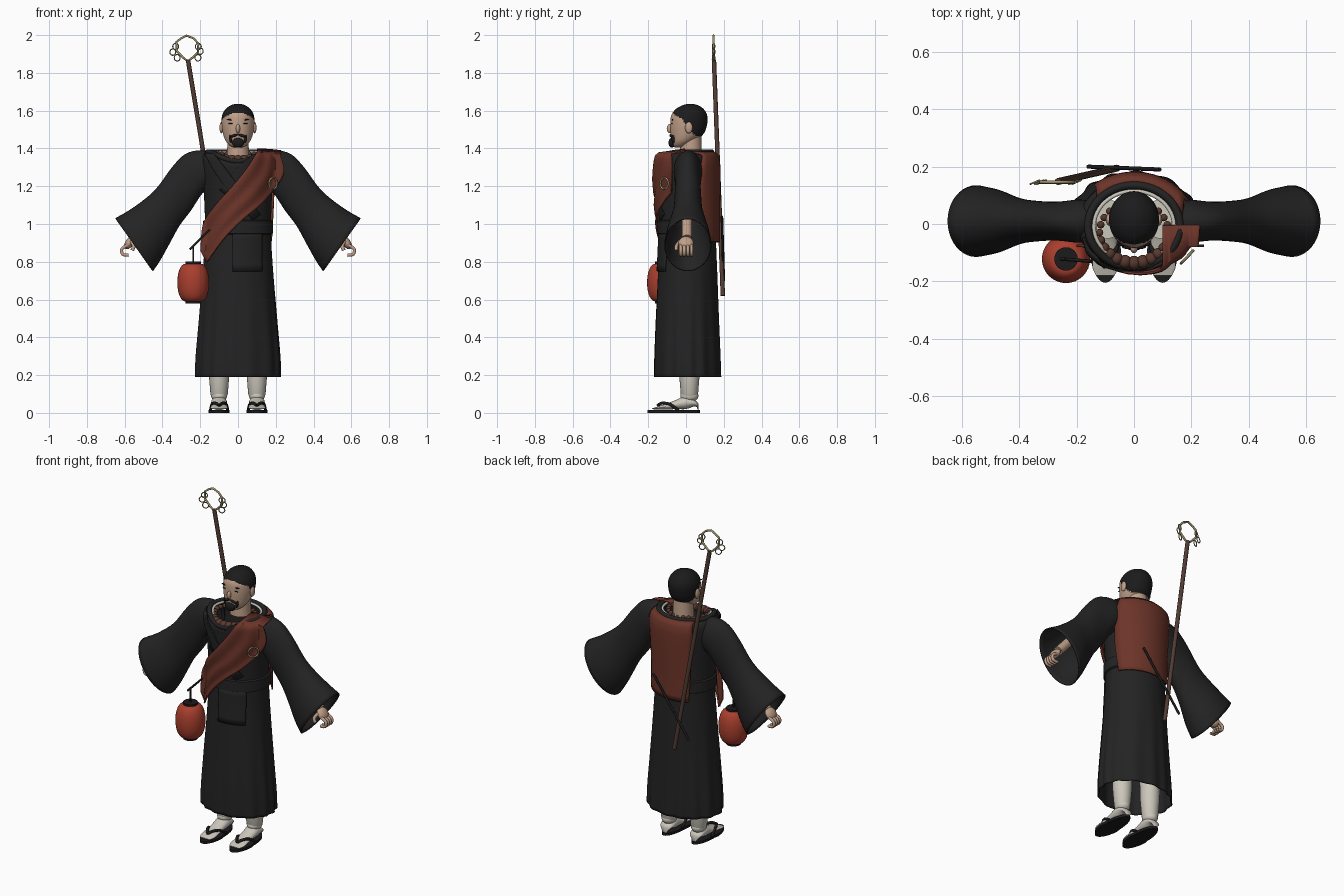
import bpy, bmesh
from math import sin, cos, pi, sqrt
from mathutils import Vector

cube = bpy.data.objects.get("Cube")
if cube:
    bpy.data.objects.remove(cube)


def material(name, rgb):
    m = bpy.data.materials.new(name)
    m.use_nodes = True
    m.diffuse_color = (*rgb, 1)
    m.node_tree.nodes["Principled BSDF"].inputs["Base Color"].default_value = (*rgb, 1)
    return m


BLACK = material("black cloth", (.017, .017, .017))
HAIR = material("hair black", (.011, .011, .012))
RED = material("sash red", (.15, .035, .022))
LANTERN = material("lantern red", (.4, .05, .027))
SKIN = material("skin", (.53, .35, .25))
WHITE = material("white cloth", (.6, .57, .5))
WOOD = material("staff wood", (.085, .045, .034))
BEAD = material("bead brown", (.095, .04, .028))
GOLD = material("ring gold", (.34, .29, .15))


def finish(ob, mat, thick=0):
    ob.data.materials.append(mat)
    bpy.ops.object.select_all(action='DESELECT')
    ob.select_set(True)
    bpy.context.view_layer.objects.active = ob
    if ob.type == 'CURVE':
        bpy.ops.object.convert(target='MESH')
        ob = bpy.context.object
    bpy.ops.object.shade_smooth_by_angle(angle=.8)
    if thick:
        mod = ob.modifiers.new("thickness", 'SOLIDIFY')
        mod.thickness = thick
    return ob


def grid(name, rows, mat, loop=True, caps=False, thick=0):
    """Skin a list of point rows, closed around when loop is set."""
    bm = bmesh.new()
    vs = [[bm.verts.new(p) for p in r] for r in rows]
    n = len(rows[0])
    for a, b in zip(vs, vs[1:]):
        for i in range(n if loop else n - 1):
            j = (i + 1) % n
            bm.faces.new((a[i], a[j], b[j], b[i]))
    if caps:
        bm.faces.new(vs[0])
        bm.faces.new(vs[-1])
    bmesh.ops.recalc_face_normals(bm, faces=bm.faces)
    me = bpy.data.meshes.new(name)
    bm.to_mesh(me)
    bm.free()
    ob = bpy.data.objects.new(name, me)
    bpy.context.collection.objects.link(ob)
    return finish(ob, mat, thick)


def tube(name, pts, r, mat, cyclic=False):
    cu = bpy.data.curves.new(name, 'CURVE')
    cu.dimensions, cu.bevel_depth, cu.bevel_resolution, cu.use_fill_caps = '3D', r, 3, True
    sp = cu.splines.new('POLY')
    sp.points.add(len(pts) - 1)
    for q, p in zip(sp.points, pts):
        q.co = (*p, 1)
    sp.use_cyclic_u = cyclic
    ob = bpy.data.objects.new(name, cu)
    bpy.context.collection.objects.link(ob)
    return finish(ob, mat)


def ball(name, loc, size, mat, rot=(0, 0, 0)):
    bpy.ops.mesh.primitive_uv_sphere_add(segments=20, ring_count=12, location=loc, rotation=rot)
    ob = bpy.context.object
    ob.name, ob.scale = name, size
    return finish(ob, mat)


def smooth(table, steps):
    """Catmull-Rom samples through a table of tuples."""
    t = [Vector(r) for r in table]
    t = [t[0] * 2 - t[1]] + t + [t[-1] * 2 - t[-2]]
    out = []
    for a, b, c, d in zip(t, t[1:], t[2:], t[3:]):
        for k in range(steps):
            u = k / steps
            out.append(b + (c - a) * .5 * u + (a - b * 2.5 + c * 2 - d * .5) * u * u
                       + ((b - c) * 1.5 + (d - a) * .5) * u ** 3)
    return out + [t[-2]]


def ring(z, hw, yf, yb, n=48, cx=0):
    return [(cx + hw * cos(2 * pi * i / n), (yf + yb) / 2 + (yb - yf) / 2 * sin(2 * pi * i / n), z)
            for i in range(n)]


def side_y(table, x, z, off=0, side=-1):
    """Front or back depth of a body of stacked ellipses at x, z."""
    r = min(table, key=lambda q: abs(q[0] - z))
    t = min(abs(x) / (r[1] + off), .97)
    return (r[2] + r[3]) / 2 + side * ((r[3] - r[2]) / 2 + off) * sqrt(1 - t * t)


# Robe: stacked ellipses, pleated toward the hem, neckline dipping in front
ROBE = smooth([(.19, .225, -.168, .183), (.3, .222, -.167, .18), (.5, .206, -.16, .173),
               (.75, .186, -.148, .165), (.95, .175, -.14, .158), (1.15, .18, -.15, .16),
               (1.3, .195, -.16, .16), (1.36, .19, -.16, .15), (1.385, .155, -.145, .125)], 6)
rows = []
for z, hw, yf, yb in ROBE:
    row = []
    for i, (x, y, _) in enumerate(ring(z, hw, yf, yb, 120)):
        a = 2 * pi * i / 120
        k = 1 + .022 * max(0, (.8 - z) / .6) * sin(14 * a + sin(3 * a))
        dip = .05 * max(0, -sin(a)) ** 3 * max(0, (z - 1.25) / .135)
        row.append((x * k, y * k, z - dip))
    rows.append(row)
grid("robe", rows, BLACK, thick=.006)

# Belt and its hanging front panel
grid("belt", [ring(z, .177 + o, -.143 - o, .16 + o)
              for z, o in ((.945, 0), (.95, .009), (1.015, .009), (1.02, 0))], BLACK)


def cloth(name, pairs, mat, off, side=-1, limit=None, ripple=0, over=None):
    """Strip of cloth lying on the robe between two edge lines (x, z, x, z)."""
    rows = [over] if over else []
    for ax, az, bx, bz in smooth(pairs, 6):
        row = []
        for i in range(17):
            v = i / 16
            x, z = ax + (bx - ax) * v, az + (bz - az) * v
            y = side_y(ROBE, x, z, off + ripple * sin(v * 13), side)
            row.append((x, min(y, limit) if limit else y, z))
        rows.append(row)
    return grid(name, rows, mat, loop=False, thick=.008)


cloth("front_panel", [(-.03, .96, .13, .96), (-.03, .75, .13, .75)], BLACK, .008)
cloth("sash_front", [(.10, 1.38, .225, 1.37), (.05, 1.3, .24, 1.26), (-.03, 1.2, .14, 1.12),
                     (-.12, 1.1, .02, 1.02), (-.185, 1.0, -.08, .92), (-.2, .86, -.17, .80)],
      RED, .02, limit=-.08, ripple=.004,
      over=[(.1 + .13 * i / 16, -.005, 1.4 - .01 * (i / 16) ** 2) for i in range(17)])
cloth("sash_back", [(-.13, 1.385, .17, 1.385), (-.14, 1.3, .195, 1.3), (-.13, 1.1, .19, 1.1),
                    (-.12, .9, .18, .91)], RED, .022, side=1)
cloth("outer_lapel", [(-.18, 1.375, -.13, 1.375), (-.1, 1.24, -.05, 1.27), (.08, 1.02, .12, 1.05)],
      BLACK, .012)
cloth("inner_lapel", [(.13, 1.375, .08, 1.37), (.05, 1.27, .0, 1.3), (-.06, 1.15, -.1, 1.18)],
      BLACK, .006)


# Collar rolls around the open neck
def neckline(hw, yf, yb, z):
    return [(x, y, h - .05 * max(0, -sin(2 * pi * i / 48)) ** 3)
            for i, (x, y, h) in enumerate(ring(z, hw, yf, yb))]


tube("collar_roll", neckline(.16, -.15, .135, 1.382), .014, BLACK, True)
tube("white_collar", neckline(.14, -.132, .115, 1.38), .007, WHITE, True)

# Bead necklace, larger in front
for i in range(24):
    a = 2 * pi * i / 24
    f = max(0, -sin(a))
    r = .013 + .011 * f
    ball("necklace_bead", (.12 * cos(a), -.03 + .105 * sin(a), 1.37 - .028 * f), (r, r, r), BEAD)

# Sleeves, hands, legs, feet and sandals on both sides
SLEEVE = smooth([(.13, 1.375, .16, 1.17, .07), (.2, 1.39, .19, 1.16, .075), (.28, 1.37, .25, 1.07, .068),
                 (.35, 1.30, .31, .99, .07), (.44, 1.18, .36, .90, .08),
                 (.55, 1.09, .41, .81, .11), (.65, 1.03, .45, .75, .125)], 4)
FOOT = smooth([(.065, .018, .03, .05), (.05, .038, .05, .065), (0, .042, .055, .09), (-.05, .04, .045, .07),
               (-.1, .043, .034, .05), (-.15, .045, .026, .034), (-.18, .032, .022, .024)], 3)
for s, side in ((1, "left_"), (-1, "right_")):
    rows = []
    for tx, tz, bx, bz, d in SLEEVE:
        rows.append([(s * ((tx + bx) / 2 + (tx - bx) / 2 * cos(a)), .01 + d * sin(a),
                      (tz + bz) / 2 + (tz - bz) / 2 * cos(a))
                     for a in (2 * pi * i / 40 for i in range(40))])
    grid(side + "sleeve", rows, BLACK, thick=.006)
    tube(side + "forearm", [(s * .42, .005, 1.08), (s * .555, .005, .925)], .027, SKIN)
    ball(side + "palm", (s * .575, 0, .9), (.022, .04, .038), SKIN, (0, s * -.6, 0))
    for k in range(4):
        y = -.028 + .019 * k
        tube(side + "finger", smooth([(s * .585, y, .888), (s * .615, y, .868), (s * .61, y, .84),
                                      (s * .58, y, .835)], 3), .009, SKIN)
    tube(side + "thumb", smooth([(s * .565, -.03, .91), (s * .552, -.05, .885), (s * .56, -.052, .86)], 3),
         .01, SKIN)
    # Legs
    cx = s * .1
    grid(side + "leg", [ring(z, r, .018 - r, .018 + r, 24, cx)
                        for z, r in ((.085, .04), (.1, .046), (.2, .054), (.5, .062), (.9, .07))],
         WHITE, caps=True)
    ball(side + "ankle", (cx, .018, .09), (.042, .048, .035), WHITE)
    grid(side + "foot", [[(cx + w * cos(a), y, .014 + max(.0, hz + (top - hz) * sin(a) - .014))
                          for a in (2 * pi * i / 20 for i in range(20))] for y, w, hz, top in FOOT],
         WHITE, caps=True)
    sole = [(x * (1 + .12 * (y < -.065)), y) for x, y, _ in ring(0, .05, -.205, .075, 32)]
    grid(side + "sandal", [[(cx + x, y, z) for x, y in sole] for z in (0, .015)], HAIR, caps=True)
    for e in (-1, 1):
        tube(side + "strap", smooth([(cx, -.15, .04), (cx + e * .02, -.125, .052),
                                     (cx + e * .038, -.085, .045), (cx + e * .046, -.04, .014)], 4), .008, HAIR)

# Neck and head, with hair chosen by a hairline rule
grid("neck", [ring(z, r, .025 - r, .025 + r, 32) for z, r in ((1.355, .06), (1.4, .057), (1.47, .056))],
     SKIN, caps=True)
HEAD = smooth([(1.405, .02, -.06, -.01), (1.415, .042, -.07, .01), (1.44, .065, -.077, .05),
               (1.48, .08, -.082, .095), (1.53, .087, -.083, .112), (1.575, .084, -.078, .112),
               (1.61, .064, -.052, .092), (1.63, .035, -.015, .06), (1.636, .008, .01, .03)], 6)
head = grid("head", [ring(*h, 64) for h in HEAD], SKIN, caps=True)
head.data.materials.append(HAIR)
for f in head.data.polygons:
    x, y, z = f.center
    line = 1.59 - 5 * x * x if y < -.02 else max(1.465, 1.555 - 1.3 * (y + .02))
    f.material_index = int(z > line)


def on_face(name, x, z, size, mat, tilt=0):
    ball(name, (x, side_y(HEAD, x, z), z), size, mat, (0, tilt, 0))


ball("nose", (0, -.086, 1.505), (.012, .016, .024), SKIN)
on_face("goatee", 0, 1.43, (.032, .018, .026), HAIR)
for s, side in ((1, "left_"), (-1, "right_")):
    ball(side + "ear", (s * .088, .015, 1.51), (.01, .02, .03), SKIN)
    on_face(side + "eye", s * .037, 1.532, (.016, .004, .003), HAIR)
    on_face(side + "brow", s * .04, 1.552, (.021, .004, .0035), HAIR, s * -.15)
    on_face(side + "moustache", s * .02, 1.468, (.024, .01, .007), HAIR, s * .3)
    on_face(side + "beard_edge", s * .04, 1.45, (.008, .01, .022), HAIR, s * .15)

# Staff with a large ring and hanging small rings
tube("staff", [(-.058, .195, .62), (-.265, .148, 1.87)], .012, WOOD)
hoop = [(-.265, 1.862), (-.29, 1.88), (-.327, 1.92), (-.325, 1.965), (-.298, 1.985), (-.272, 1.997),
        (-.235, 1.983), (-.21, 1.955), (-.212, 1.91), (-.242, 1.88)]
tube("staff_hoop", [(x, .146, z) for x, z in hoop], .006, GOLD, True)
for x, z in ((-.33, 1.94), (-.322, 1.88), (-.345, 1.91), (-.21, 1.94), (-.212, 1.88), (-.2, 1.915)):
    bpy.ops.mesh.primitive_torus_add(location=(x, .146, z), rotation=(pi / 2, 0, .4), major_segments=20,
                                     minor_segments=8, major_radius=.017, minor_radius=.003)
    bpy.context.object.name = "staff_small_ring"
    finish(bpy.context.object, GOLD)

# Sash ring
bpy.ops.mesh.primitive_torus_add(location=(.185, -.115, 1.215), rotation=(pi / 2, 0, .8),
                                 major_radius=.03, minor_radius=.005, minor_segments=8)
bpy.context.object.name = "sash_ring"
finish(bpy.context.object, GOLD)

# Paper lantern with caps and holder, and the rod tucked in the belt behind
LX, LY = -.237, -.122
grid("lantern", [ring(.69 - .1 * cos(a), r, LY - r, LY + r, 32, LX)
                 for a, r in ((k * pi / 24, .035 + .049 * sin(k * pi / 24) ** .8 if 0 < k < 24 else .035)
                              for k in range(25))], LANTERN, caps=True)
for z in (.587, .793):
    grid("lantern_cap", [ring(z + o, .041, LY - .041, LY + .041, 32, LX) for o in (-.008, .008)],
         HAIR, caps=True)
tube("lantern_cord", [(LX, LY, .8), (LX, LY, .89)], .005, HAIR)
tube("lantern_pole", [(-.255, LY, .865), (-.15, -.13, .97)], .006, HAIR)
tube("belt_rod", [(.09, .19, 1.04), (-.16, .2, .7)], .007, HAIR)
